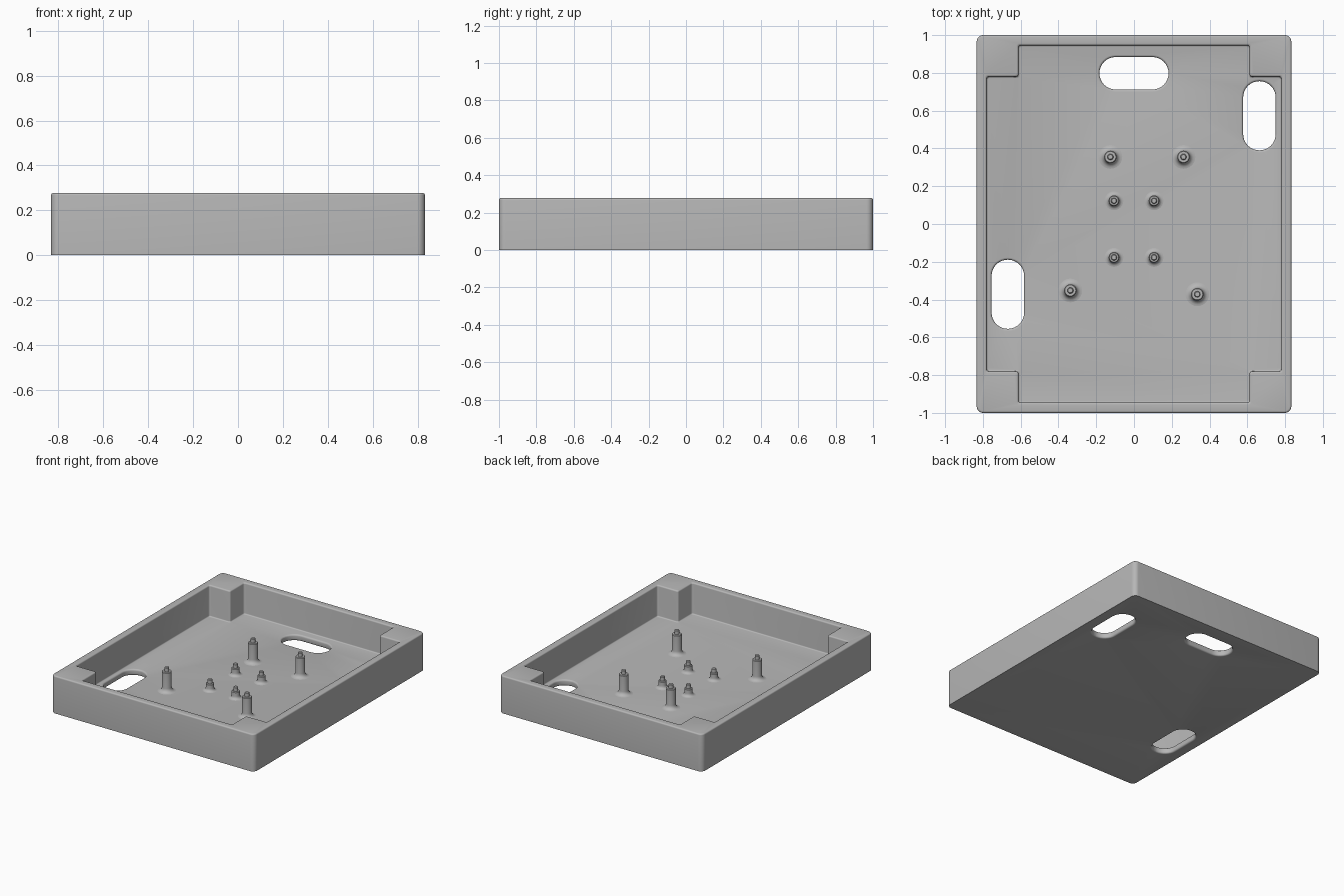
import bpy, bmesh, math

if "Cube" in bpy.data.objects:
    bpy.data.objects.remove(bpy.data.objects["Cube"])

HEIGHT, FLOOR = 0.277, 0.045

grey = bpy.data.materials.new("Plain grey")
grey.use_nodes = True
colour = (0.47, 0.47, 0.47, 1)
grey.diffuse_color = colour
grey.node_tree.nodes["Principled BSDF"].inputs["Base Color"].default_value = colour


def finish(bm, name):
    bmesh.ops.recalc_face_normals(bm, faces=bm.faces)
    mesh = bpy.data.meshes.new(name)
    bm.to_mesh(mesh)
    bm.free()
    mesh.materials.append(grey)
    obj = bpy.data.objects.new(name, mesh)
    bpy.context.collection.objects.link(obj)
    bpy.ops.object.select_all(action="DESELECT")
    obj.select_set(True)
    bpy.context.view_layer.objects.active = obj
    bpy.ops.object.shade_smooth_by_angle(angle=math.radians(32))
    return obj


def rounded(corners, r, steps):
    """Right-angled outline with each corner replaced by a quarter arc."""
    out = []
    for i, (x, y) in enumerate(corners):
        px, py = corners[i - 1]
        nx, ny = corners[(i + 1) % len(corners)]
        lu, lv = math.hypot(px - x, py - y), math.hypot(nx - x, ny - y)
        u = ((px - x) / lu, (py - y) / lu)
        v = ((nx - x) / lv, (ny - y) / lv)
        for k in range(steps + 1):
            a = math.pi / 2 * k / steps
            ku, kv = r * (1 - math.sin(a)), r * (1 - math.cos(a))
            out.append((x + ku * u[0] + kv * v[0], y + ku * u[1] + kv * v[1]))
    return out


def rect(cx, cy, hx, hy):
    return [(cx + hx, cy - hy), (cx + hx, cy + hy), (cx - hx, cy + hy), (cx - hx, cy - hy)]


# Outlines, each grown by an offset d
def outer(d):
    return rounded(rect(0, 0, 0.833 + d, 1 + d), 0.035 + d, 6)


def cavity(d):
    X, Y, nx, ny = 0.78 + d, 0.946 + d, 0.612 + d, 0.78 + d
    quarter = [(X, ny), (nx, ny), (nx, Y)]
    half = quarter + [(-x, y) for x, y in reversed(quarter)]
    return rounded(half + [(-x, -y) for x, y in half], 0.012, 3)


def slot(cx, cy, hx, hy):
    return lambda d: rounded(rect(cx, cy, hx + d, hy + d), min(hx, hy) + d - 0.0005, 8)


def fillet(d0, z0, d1, z1, steps=4):
    """Quarter round that leaves the first point upright and arrives level."""
    pts = []
    for k in range(steps + 1):
        a = math.pi / 2 * k / steps
        pts.append((d0 + (d1 - d0) * (1 - math.cos(a)), z0 + (z1 - z0) * math.sin(a)))
    return pts


def loft(bm, outline, profile):
    """Skin the outline along (offset, height) steps; return first and last edge loops."""
    rings = [[bm.verts.new((x, y, z)) for x, y in outline(d)] for d, z in profile]
    n = len(rings[0])
    for a, b in zip(rings, rings[1:]):
        for i in range(n):
            j = (i + 1) % n
            bm.faces.new((a[i], a[j], b[j], b[i]))
    return [[bm.edges.get((r[i], r[(i + 1) % n])) for i in range(n)] for r in (rings[0], rings[-1])]


# Tray: outside wall, stepped cavity and three handle slots
bm = bmesh.new()
f, g, s = 0.01, 0.008, 0.012
foot, rim = loft(bm, outer, [(0, 0)] + fillet(0, HEIGHT - f, -f, HEIGHT))
floor_edge, lip = loft(bm, cavity, fillet(0, FLOOR + g, -g, FLOOR)[::-1]
                       + fillet(0, HEIGHT - f, f, HEIGHT))
top_loops, bottom_loops = [], []
for spec in ((0, 0.798, 0.183, 0.086), (0.664, 0.573, 0.086, 0.183), (-0.668, -0.372, 0.086, 0.183)):
    low, high = loft(bm, slot(*spec), fillet(0, s, s, 0)[::-1] + fillet(0, FLOOR - s, s, FLOOR))
    bottom_loops += low
    top_loops += high
for edges in (rim + lip, floor_edge + top_loops, foot + bottom_loops):
    bmesh.ops.triangle_fill(bm, use_beauty=True, use_dissolve=False, edges=edges)
finish(bm, "tray")


# Standoff posts: flared foot, shaft, shoulder and locating pin
def post(name, x, y, radius, shoulder, top, flare):
    def circle(d):
        return [(x + d * math.cos(t * math.tau / 24), y + d * math.sin(t * math.tau / 24))
                for t in range(24)]
    pin, c = 0.016, 0.004
    profile = [(radius + flare * (1 - math.sin(a)), FLOOR + flare * (1 - math.cos(a)))
               for a in (math.pi / 2 * k / 5 for k in range(6))]
    profile += [(radius, shoulder - c), (radius - c, shoulder), (pin, shoulder),
                (pin, top - c), (pin - c, top)]
    bm = bmesh.new()
    cap = loft(bm, circle, profile)[1]
    bmesh.ops.contextual_create(bm, geom=cap)
    finish(bm, name)


for i, (x, y) in enumerate([(-0.125, 0.355), (0.262, 0.355), (-0.337, -0.352), (0.335, -0.372)]):
    post(f"tall_post_{i + 1}", x, y, 0.033, 0.192, 0.222, 0.03)
for i, (x, y) in enumerate([(sx * 0.106, y) for y in (0.123, -0.177) for sx in (-1, 1)]):
    post(f"short_post_{i + 1}", x, y, 0.028, 0.098, 0.128, 0.022)
